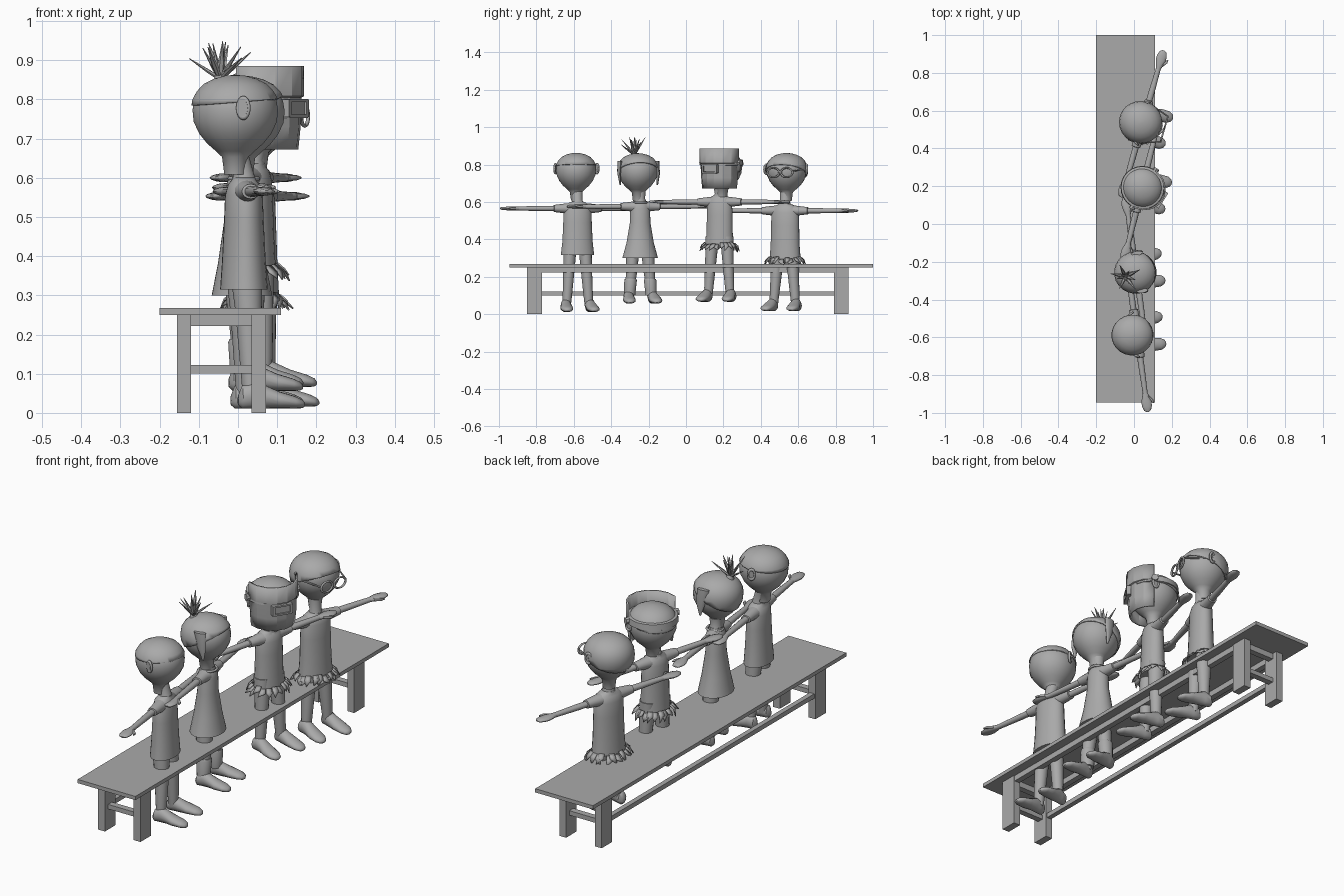
import bpy, bmesh, math, random
from mathutils import Matrix, Vector

if "Cube" in bpy.data.objects:
    bpy.data.objects.remove(bpy.data.objects["Cube"])

random.seed(4)
GREY = bpy.data.materials.new("plain_grey")
GREY.diffuse_color = (0.4, 0.4, 0.4, 1)
GREY.use_nodes = True
GREY.node_tree.nodes["Principled BSDF"].inputs["Base Color"].default_value = GREY.diffuse_color


def finish(name, bm, M=Matrix(), angle=0.75):
    """Place a bmesh, smooth it with sharp creases, link it as an object."""
    bm.transform(M)
    bmesh.ops.recalc_face_normals(bm, faces=bm.faces)
    for f in bm.faces:
        f.smooth = True
    for e in bm.edges:
        e.smooth = e.calc_face_angle(0) < angle
    me = bpy.data.meshes.new(name)
    bm.to_mesh(me)
    bm.free()
    me.materials.append(GREY)
    ob = bpy.data.objects.new(name, me)
    bpy.context.collection.objects.link(ob)
    return ob


def box(name, x0, x1, y0, y1, z0, z1, M=Matrix()):
    bm = bmesh.new()
    bmesh.ops.create_cube(bm, size=1)
    for v in bm.verts:
        v.co = ((x0, x1)[v.co.x > 0], (y0, y1)[v.co.y > 0], (z0, z1)[v.co.z > 0])
    return finish(name, bm, M)


def loft_bm(rings, n=20):
    """Skin elliptical rings (t, rx, ry, offset x, offset y) stacked along z."""
    bm = bmesh.new()
    loops = []
    for r in rings:
        t, rx, ry, ox, oy = (list(r) + [0, 0])[:5]
        loops.append([bm.verts.new((ox + rx * math.cos(2 * math.pi * i / n),
                                    oy + ry * math.sin(2 * math.pi * i / n), t)) for i in range(n)])
    for a, b in zip(loops, loops[1:]):
        for i in range(n):
            bm.faces.new((a[i], a[(i + 1) % n], b[(i + 1) % n], b[i]))
    bm.faces.new(loops[0])
    bm.faces.new(loops[-1])
    return bm


def loft(name, rings, M, n=20):
    return finish(name, loft_bm(rings, n), M)


def frame(ux, uy, uz, o):
    """Matrix with the given axes and origin."""
    return Matrix((ux, uy, uz)).transposed().to_4x4() if o is None else \
        Matrix.Translation(o) @ Matrix((ux, uy, uz)).transposed().to_4x4()


def torus(name, R, r, M, n=20, m=6):
    bm = bmesh.new()
    v = [[bm.verts.new(((R + r * math.cos(2 * math.pi * j / m)) * math.cos(2 * math.pi * i / n),
                        (R + r * math.cos(2 * math.pi * j / m)) * math.sin(2 * math.pi * i / n),
                        r * math.sin(2 * math.pi * j / m))) for j in range(m)] for i in range(n)]
    for i in range(n):
        for j in range(m):
            k, l = (i + 1) % n, (j + 1) % m
            bm.faces.new((v[i][j], v[k][j], v[k][l], v[i][l]))
    return finish(name, bm, M, 2)


X, Y, Z = Vector((1, 0, 0)), Vector((0, 1, 0)), Vector((0, 0, 1))


def head_rings(top, s=1.0):
    prof = [(-.25, .028), (-.205, .034), (-.19, .05), (-.17, .073), (-.145, .093), (-.115, .107),
            (-.085, .11), (-.06, .106), (-.04, .095), (-.022, .078), (-.009, .052), (-.002, .025), (0, .004)]
    return [(top - .11 + (t + .11) * s, r * s, r * s * .97) for t, r in prof]


def hair(name, M, top, z_front, z_back, s=1.04):
    """Shell over the skull, cut off by a tilted plane."""
    bm = loft_bm(head_rings(top, s), 24)
    no = Vector((z_back - z_front, 0, .22)).normalized()
    bmesh.ops.bisect_plane(bm, geom=bm.verts[:] + bm.edges[:] + bm.faces[:],
                           plane_co=(0, 0, (z_front + z_back) / 2), plane_no=no, clear_inner=True)
    ob = finish(name, bm, M)
    sol = ob.modifiers.new("thickness", 'SOLIDIFY')
    sol.thickness = .006


def leaves(name, M, z, rx, ry, count=20):
    """Ragged leaf skirt: thin pointed plates around an ellipse."""
    bm = bmesh.new()
    for i in range(count):
        a = 2 * math.pi * (i + random.uniform(-.3, .3)) / count
        out = Vector((math.cos(a), math.sin(a), 0))
        side = Vector((-out.y, out.x, 0))
        base = Vector((rx * out.x, ry * out.y, z + random.uniform(0, .015)))
        mid = base + out * .018 - Z * .016
        tip = mid + out * random.uniform(0, .014) - Z * random.uniform(.012, .032) + side * random.uniform(-.02, .02)
        v = [bm.verts.new(p) for p in (base - side * .012, base + side * .012,
                                       mid + side * .014, tip, mid - side * .014)]
        bm.faces.new((v[0], v[1], v[2], v[4]))
        bm.faces.new((v[4], v[2], v[3]))
    ob = finish(name, bm, M)
    ob.modifiers.new("thickness", 'SOLIDIFY').thickness = .004


def figure(p, x, y, yaw, foot, hem, arm, top, reach, torso, head_off=(0, 0), head_yaw=None, ears=True):
    """Toy person with spread arms, facing +x before the yaw. Returns body and head frames."""
    M = Matrix.Translation((x, y, 0)) @ Matrix.Rotation(math.radians(yaw), 4, 'Z')
    H = Matrix.Translation((x + head_off[0], y + head_off[1], 0)) @ \
        Matrix.Rotation(math.radians(yaw if head_yaw is None else head_yaw), 4, 'Z')
    # torso from hem to shoulders, torso = (hem rx, hem ry, chest rx, chest ry)
    a, b, c, d = torso
    h = arm - hem
    loft(p + "_torso", [(hem, a, b), (hem + .3 * h, (a + c) / 2, (b + d) / 2 - .002), (hem + .7 * h, c, d),
                        (arm - .01, c * .95, d * .97), (arm + .018, c * .8, d * .85), (arm + .03, c * .6, d * .6),
                        (arm + .036, .03, .032)], M, 24)
    loft(p + "_neck", [(arm + .02, .034, .036), (arm + .045, .026, .026), (top - .2, .03, .03, (head_off[0]) * .8, 0)], M)
    loft(p + "_head", head_rings(top), H, 24)
    for s, side in ((1, "left"), (-1, "right")):
        # arm with sleeve, hand and thumb
        A = M @ frame(X, Z, Y * s, Vector((0, 0, arm)))
        loft(f"{p}_{side}_sleeve", [(.03, .034, .03), (d, .027, .025), (d + .05, .023, .019), (d + .052, .017, .014)], A, 16)
        loft(f"{p}_{side}_arm", [(.04, .016, .014), (d + .1, .016, .014), (reach - .1, .013, .011)], A, 12)
        loft(f"{p}_{side}_hand", [(reach - .105, .012, .011), (reach - .085, .018, .011), (reach - .055, .027, .011),
                                  (reach - .03, .026, .009), (reach - .008, .018, .007), (reach, .006, .003)], A, 12)
        loft(f"{p}_{side}_thumb", [(reach - .085, .008, .008, .012), (reach - .06, .008, .007, .03),
                                   (reach - .042, .003, .003, .036)], A, 8)
        # leg and shoe
        loft(f"{p}_{side}_leg", [(foot + .03, .021, .022, .01, s * .06), (foot + .08, .025, .025, .01, s * .057),
                                 (hem - .06, .034, .031, .006, s * .046), (hem + .05, .042, .036, 0, s * .04)], M, 16)
        F = M @ frame(Y, Z, X, Vector((0, s * .066, foot)))
        loft(f"{p}_{side}_shoe", [(-.024, .01, .012, 0, .022), (-.014, .023, .029, 0, .03), (.015, .027, .036, 0, .037),
                                  (.04, .029, .031, 0, .032), (.08, .034, .022, s * .004, .023),
                                  (.12, .031, .016, s * .006, .017), (.14, .02, .011, s * .006, .013),
                                  (.147, .006, .005, s * .006, .011)], F, 16)
        if ears:
            E = H @ Matrix.Translation((.005, s * .112, top - .08)) @ Matrix.Rotation(s * .5, 4, 'Z') \
                @ frame(X * .8, Z * 1.25, Y, None)
            torus(f"{p}_{side}_ear_rim", .019, .006, E, 16)
            loft(f"{p}_{side}_ear", [(-.006, .018, .018), (.001, .016, .016)], E, 12)
    return M, H


# bench
box("bench_top", -.2, .11, -.945, 1.0, .25, .268)
for x0, row in ((-.156, "back"), (.035, "front")):
    for y0, end in ((-.85, "right"), (.79, "left")):
        box(f"{row}_{end}_leg", x0, x0 + .036, y0, y0 + .08, 0, .25)
    box(f"{row}_apron", x0 + .004, x0 + .032, -.77, .79, .222, .25)
box("long_stretcher", -.15, -.126, -.77, .79, .1, .122)
for y0, end in ((-.825, "right"), (.815, "left")):
    box(f"{end}_end_apron", -.12, .035, y0, y0 + .03, .222, .25)
    box(f"{end}_end_stretcher", -.12, .035, y0, y0 + .03, .1, .122)

# first figure: shirt, short hair
M, H = figure("boy", .015, -.58, 8, .01, .315, .565, .858, .419, (.06, .09, .05, .077), (-.022, -.008))
hair("boy_hair", H, .858, .802, .785)

# second figure: dress, boots, spiky tuft
M, H = figure("girl", .01, -.245, 8, .055, .3, .575, .855, .395, (.077, .096, .045, .055), (0, -.012), ears=False)
hair("girl_hair", H, .855, .815, .70, 1.05)
torus("girl_neckline", .036, .006, M @ Matrix.Translation((.005, 0, .598)))
for s, side in ((1, "left"), (-1, "right")):
    loft(f"girl_{side}_boot_cuff", [(.10, .03, .03, .008, s * .058), (.18, .036, .034, .008, s * .053),
                                    (.188, .033, .031, .008, s * .053)], M, 16)
    loft(f"girl_{side}_lock", [(.69, .004, .004, .035, s * .1), (.75, .022, .008, .03, s * .106),
                               (.82, .03, .012, .02, s * .1)], H, 10)
for i in range(11):
    a = i * 2.4
    lean = .15 + .95 * (i / 10)
    d = Vector((math.cos(a) * math.sin(lean), math.sin(a) * math.sin(lean) * .8, math.cos(lean)))
    q = d.to_track_quat('Z', 'Y').to_matrix().to_4x4()
    L = random.uniform(.09, .115)
    loft(f"girl_hair_spike_{i}", [(-.01, .006, .006), (L * .4, .0095, .005), (L, .001, .001)],
         H @ Matrix.Translation((-.058, -.012, .852)) @ q, 6)
loft("girl_hair_tie", [(.825, .026, .026, -.05, -.01), (.862, .014, .014, -.058, -.012)], H, 12)

# third figure: face shield, leafy trunks
M, H = figure("worker", .04, .18, -14, .065, .365, .60, .87, .39, (.055, .076, .048, .07), (.005, .012), -32)
leaves("worker_leaf_skirt", M, .372, .06, .082, 22)
hair("worker_hair", H, .87, .83, .78)
loft("worker_headband", [(.795, .113, .111), (.797, .117, .115), (.825, .114, .112), (.827, .109, .107)], H, 24)
bm = bmesh.new()
cols = []
for i in range(8):
    a = math.radians(-84 + 24 * i)
    cols.append([bm.verts.new((r * math.cos(a), r * 0.92 * math.sin(a), z))
                 for z, r in ((.672, .112), (.73, .118), (.805, .121), (.808, .127), (.885, .127))])
for a, b in zip(cols, cols[1:]):
    for j in range(4):
        bm.faces.new((a[j], b[j], b[j + 1], a[j + 1]))
shield = finish("worker_face_shield", bm, H, .3)
shield.modifiers.new("thickness", 'SOLIDIFY').thickness = .008
box("worker_shield_window", .11, .125, -.036, .036, .762, .793, H)
for s in (1, -1):
    box("worker_window_side", .11, .131, s * .042 - .006, s * .042 + .006, .755, .80, H)
    box("worker_window_rail", .11, .131, -.042, .042, .777 + s * .02 - .004, .777 + s * .02 + .004, H)
    loft("worker_shield_knob", [(-.01, .016, .016), (.012, .016, .016)],
         H @ frame(X, Z, Y * s, Vector((.01, s * .115, .81))), 8)

# fourth figure: glasses, thick hair, leafy trunks
M, H = figure("reader", .045, .53, -16, .015, .295, .553, .855, .405, (.058, .085, .05, .077), (-.008, .008))
leaves("reader_leaf_skirt", M, .295, .062, .086, 22)
hair("reader_hair", H, .855, .80, .71, 1.06)
for s, side in ((1, "left"), (-1, "right")):
    torus(f"reader_{side}_lens_rim", .028, .005,
          H @ frame(Y * 1.15, Z * .9, X, Vector((.128, s * .037, .757))), 20)
    temple = Vector((-.125, s * .042, .01))
    q = temple.to_track_quat('Z', 'Y').to_matrix().to_4x4()
    loft(f"reader_{side}_temple", [(0, .004, .004), (temple.length, .004, .004)],
         H @ Matrix.Translation((.128, s * .07, .765)) @ q, 6)
box("reader_glasses_bridge", .124, .131, -.01, .01, .76, .767, H)
